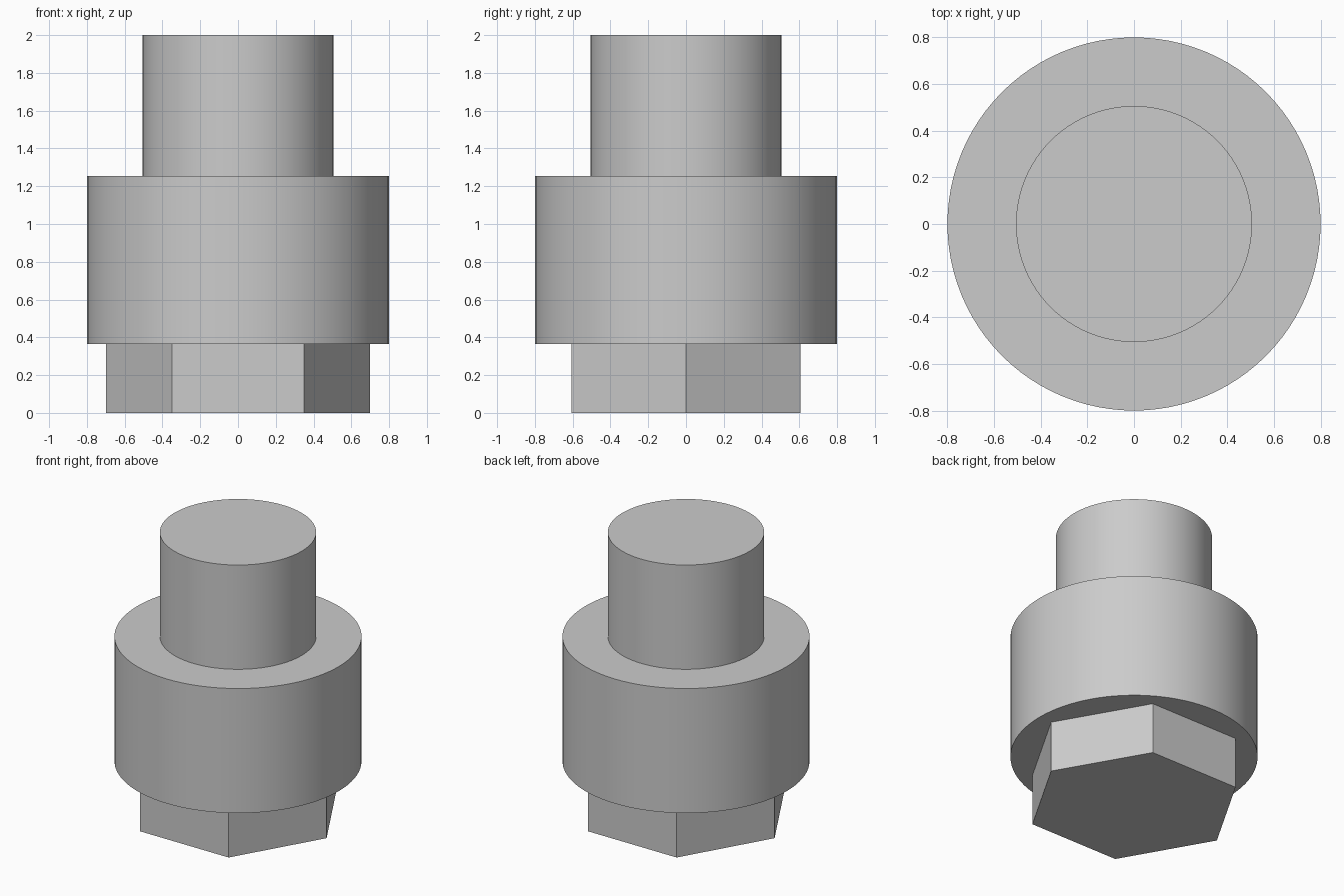
import bpy
import bmesh
from math import cos, sin, tau, radians

cube = bpy.data.objects.get("Cube")
if cube:
    bpy.data.objects.remove(cube, do_unlink=True)

# Single plain grey metal
GREY = (0.6, 0.6, 0.6, 1.0)
metal = bpy.data.materials.new("grey metal")
metal.use_nodes = True
metal.diffuse_color = GREY
metal.node_tree.nodes["Principled BSDF"].inputs["Base Color"].default_value = GREY


def prism(name, sides, radius, bottom, top):
    """Upright prism with its first corner on +x."""
    bm = bmesh.new()
    ring = [bm.verts.new((radius * cos(tau * i / sides),
                          radius * sin(tau * i / sides), bottom))
            for i in range(sides)]
    base = bm.faces.new(ring)
    extruded = bmesh.ops.extrude_face_region(bm, geom=[base], use_keep_orig=True)
    raised = [v for v in extruded["geom"] if isinstance(v, bmesh.types.BMVert)]
    bmesh.ops.translate(bm, verts=raised, vec=(0, 0, top - bottom))
    bmesh.ops.recalc_face_normals(bm, faces=bm.faces)
    mesh = bpy.data.meshes.new(name)
    bm.to_mesh(mesh)
    bm.free()
    mesh.materials.append(metal)
    obj = bpy.data.objects.new(name, mesh)
    bpy.context.collection.objects.link(obj)
    return obj


def smooth(obj):
    bpy.ops.object.select_all(action="DESELECT")
    obj.select_set(True)
    bpy.context.view_layer.objects.active = obj
    bpy.ops.object.shade_smooth_by_angle(angle=radians(30))


# Hexagonal foot, wide round collar, narrow round stem
prism("hex_foot", 6, 0.70, 0.0, 0.365)
smooth(prism("collar", 96, 0.80, 0.365, 1.255))
smooth(prism("stem", 96, 0.506, 1.255, 2.0))
